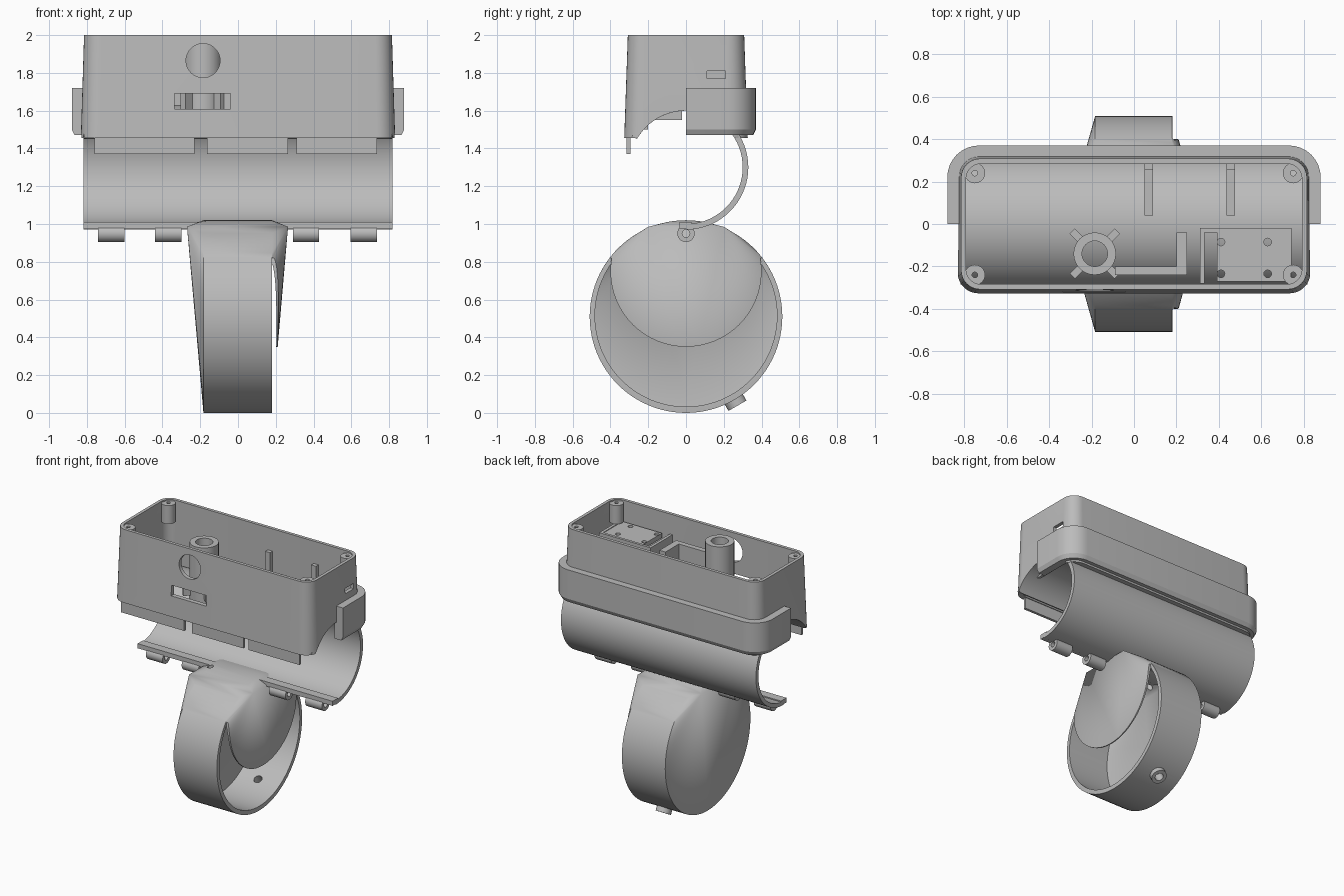
import bpy, bmesh
from math import cos, sin, pi, radians
from mathutils import Vector

old = bpy.data.objects.get("Cube")
if old:
    bpy.data.objects.remove(old, do_unlink=True)

grey = bpy.data.materials.new("plain grey")
grey.use_nodes = True
grey.diffuse_color = (0.5, 0.5, 0.5, 1)
grey.node_tree.nodes["Principled BSDF"].inputs["Base Color"].default_value = (0.5, 0.5, 0.5, 1)
parts = []


def finish(name, bm):
    bmesh.ops.recalc_face_normals(bm, faces=bm.faces)
    me = bpy.data.meshes.new(name)
    bm.to_mesh(me)
    bm.free()
    me.materials.append(grey)
    ob = bpy.data.objects.new(name, me)
    bpy.context.collection.objects.link(ob)
    parts.append(ob)
    return ob


def loft(name, rings, closed=False):
    """Skin matching rings; cap the ends, or wrap round to the first ring."""
    bm = bmesh.new()
    rows = [[bm.verts.new(p) for p in ring] for ring in rings]
    pairs = list(zip(rows, rows[1:])) + ([(rows[-1], rows[0])] if closed else [])
    for a, b in pairs:
        for i in range(len(a)):
            j = (i + 1) % len(a)
            bm.faces.new((a[i], a[j], b[j], b[i]))
    if not closed:
        bm.faces.new(rows[0])
        bm.faces.new(rows[-1])
    return finish(name, bm)


def circle(centre, r, axis, n=48):
    q = Vector(axis).to_track_quat('Z', 'Y')
    return [Vector(centre) + q @ Vector((r * cos(2 * pi * i / n), r * sin(2 * pi * i / n), 0))
            for i in range(n)]


def rod(name, a, b, r, n=48):
    d = Vector(b) - Vector(a)
    return loft(name, [circle(a, r, d, n), circle(b, r, d, n)])


def tube(name, a, b, r, hole, n=32):
    d = Vector(b) - Vector(a)
    return loft(name, [circle(a, r, d, n), circle(b, r, d, n),
                       circle(b, hole, d, n), circle(a, hole, d, n)], True)


def box(name, x0, x1, y0, y1, z0, z1):
    return loft(name, [[(x0, y0, z), (x1, y0, z), (x1, y1, z), (x0, y1, z)] for z in (z0, z1)])


def rounded(hx, hy, r, z, n=8):
    pts = []
    for k, (sx, sy) in enumerate(((1, 1), (-1, 1), (-1, -1), (1, -1))):
        for i in range(n + 1):
            t = (k + i / n) * pi / 2
            pts.append((sx * (hx - r) + r * cos(t), sy * (hy - r) + r * sin(t), z))
    return pts


def arc_shell(name, x0, x1, a0, a1, r0=0.3, r1=0.33, n=48):
    angles = [radians(a0 + (a1 - a0) * i / n) for i in range(n + 1)]
    prof = [(r1 * cos(a), r1 * sin(a)) for a in angles]
    prof += [(r0 * cos(a), r0 * sin(a)) for a in reversed(angles)]
    return loft(name, [[(x, y, 1.3 + z) for y, z in prof] for x in (x0, x1)])


def hull(name, points):
    bm = bmesh.new()
    for p in points:
        bm.verts.new(p)
    bmesh.ops.convex_hull(bm, input=bm.verts[:])
    bmesh.ops.dissolve_limit(bm, angle_limit=0.002, verts=bm.verts[:], edges=bm.edges[:])
    return finish(name, bm)


def cut(ob, *cutters):
    for c in cutters:
        m = ob.modifiers.new("cut", 'BOOLEAN')
        m.operation, m.solver, m.object = 'DIFFERENCE', 'EXACT', c
        bpy.context.view_layer.objects.active = ob
        bpy.ops.object.modifier_apply(modifier=m.name)
        parts.remove(c)
        bpy.data.objects.remove(c, do_unlink=True)
    return ob


# Open-topped case with tapered walls, arched underside and front openings
case = loft("case", [rounded(0.832, 0.327, 0.1, 1.455), rounded(0.815, 0.308, 0.09, 2.0)])
cut(case,
    loft("cavity", [rounded(0.8, 0.29, 0.07, 1.3), rounded(0.79, 0.283, 0.07, 2.1)]),
    rod("arch", (-1, 0, 1.3), (1, 0, 1.3), 0.3, 96),
    rod("round_opening", (-0.185, -0.5, 1.865), (-0.185, -0.2, 1.865), 0.09),
    box("front_slot", -0.335, -0.04, -0.5, -0.2, 1.61, 1.69),
    box("end_slot", 0.7, 1, 0.11, 0.21, 1.77, 1.81))

# Curved cradle that forms the case floor and hangs down behind
arc_shell("cradle", -0.817, 0.817, -90, 150)
box("cradle_lip", -0.817, 0.817, -0.035, 0.03, 0.975, 1.01)

# Front tabs under the case
for x0, x1 in ((-0.76, -0.23), (-0.165, 0.265), (0.31, 0.735)):
    box("front_tab", x0, x1, -0.315, -0.295, 1.37, 1.46)

# Raised band around the back half of the case
band = loft("rear_band", [rounded(0.865, 0.355, 0.14, 1.47), rounded(0.88, 0.37, 0.15, 1.5),
                          rounded(0.88, 0.37, 0.15, 1.72)])
cut(band, box("front_half", -1, 1, -1, 0, 1, 2),
    loft("band_hole", [rounded(0.81, 0.3, 0.08, 1.3), rounded(0.81, 0.3, 0.08, 1.9)]))

# Corner screw posts
for sx in (-1, 1):
    for sy in (-1, 1):
        tube("screw_post", (sx * 0.75, sy * 0.24, 1.85), (sx * 0.75, sy * 0.24, 1.99), 0.048, 0.013)

# Central tube with its toothed wheel
tx, ty = -0.185, -0.14
tube("inner_tube", (tx, ty, 1.55), (tx, ty, 1.99), 0.1, 0.06)
for k in range(4):
    a = pi / 4 + k * pi / 2
    d, s = Vector((cos(a), sin(a), 0)), Vector((-sin(a), cos(a), 0)) * 0.018
    base = Vector((tx, ty, 0))
    loft("wheel_arm", [[base + d * r + s * f + Vector((0, 0, z)) for r, f in
                        ((0.09, -1), (0.15, -1), (0.15, 1), (0.09, 1))] for z in (1.6, 1.69)])

# Inner bracket, tray and ribs
box("bracket_long", -0.09, 0.25, -0.24, -0.2, 1.5, 1.84)
box("bracket_short", 0.2, 0.25, -0.2, -0.04, 1.55, 1.84)
tray = box("tray", 0.39, 0.72, -0.27, -0.02, 1.81, 1.845)
cut(tray, *[rod("tray_hole", (x, y, 1.7), (x, y, 1.9), 0.018, 16)
            for x in (0.41, 0.63) for y in (-0.235, -0.085)])
for x in (0.31, 0.72):
    box("tray_wall", x, x + 0.022, -0.28, -0.02, 1.55, 1.85)
box("tray_back", 0.31, 0.74, -0.04, -0.02, 1.6, 1.85)
for x in (0.05, 0.435):
    box("rib_foot", x, x + 0.04, 0.04, 0.285, 1.5, 1.64)
    box("rib", x, x + 0.04, 0.255, 0.295, 1.5, 1.83)

# Hinge knuckles below the cradle
for x in (-0.74, -0.44, 0.29, 0.595):
    tube("hinge_knuckle", (x, 0, 0.95), (x + 0.14, 0, 0.95), 0.046, 0.02)

# Round cup: flared towards the top, hollow, open on its left with a hood
X = (1, 0, 0)
cup = hull("cup", circle((-0.183, 0, 0.51), 0.51, X, 96) + circle((0.18, 0, 0.51), 0.51, X, 96)
           + [(x, y, 0.985) for x in (-0.27, 0.265) for y in (-0.2, 0.2)])
hollow = hull("hollow", circle((-0.16, 0, 0.515), 0.482, X, 96) + circle((0.182, 0, 0.515), 0.482, X, 96)
              + [(x, y, 0.945) for x in (-0.24, 0.24) for y in (-0.17, 0.17)])
open_side = box("open_side", 0.1805, 0.5, -0.7, 0.7, -0.2, 0.82)
cut(open_side, rod("hood_outline", (0.1, 0, 0.75), (0.6, 0, 0.75), 0.4, 64))
out = Vector((0, 0.5, -0.866))
mid = Vector((0, 0, 0.51))
cut(cup, hollow, open_side,
    rod("top_hole", (-0.19, -0.06, 0.9), (-0.19, -0.06, 1.1), 0.022, 16),
    rod("bolt_hole", mid + out * 0.4, mid + out * 0.6, 0.03, 24))

# Bolt boss on the cup rim
tube("bolt_boss", mid + out * 0.49, mid + out * 0.545, 0.055, 0.03)

for ob in parts:
    bpy.ops.object.select_all(action='DESELECT')
    ob.select_set(True)
    bpy.context.view_layer.objects.active = ob
    bpy.ops.object.shade_smooth_by_angle(angle=radians(25))
